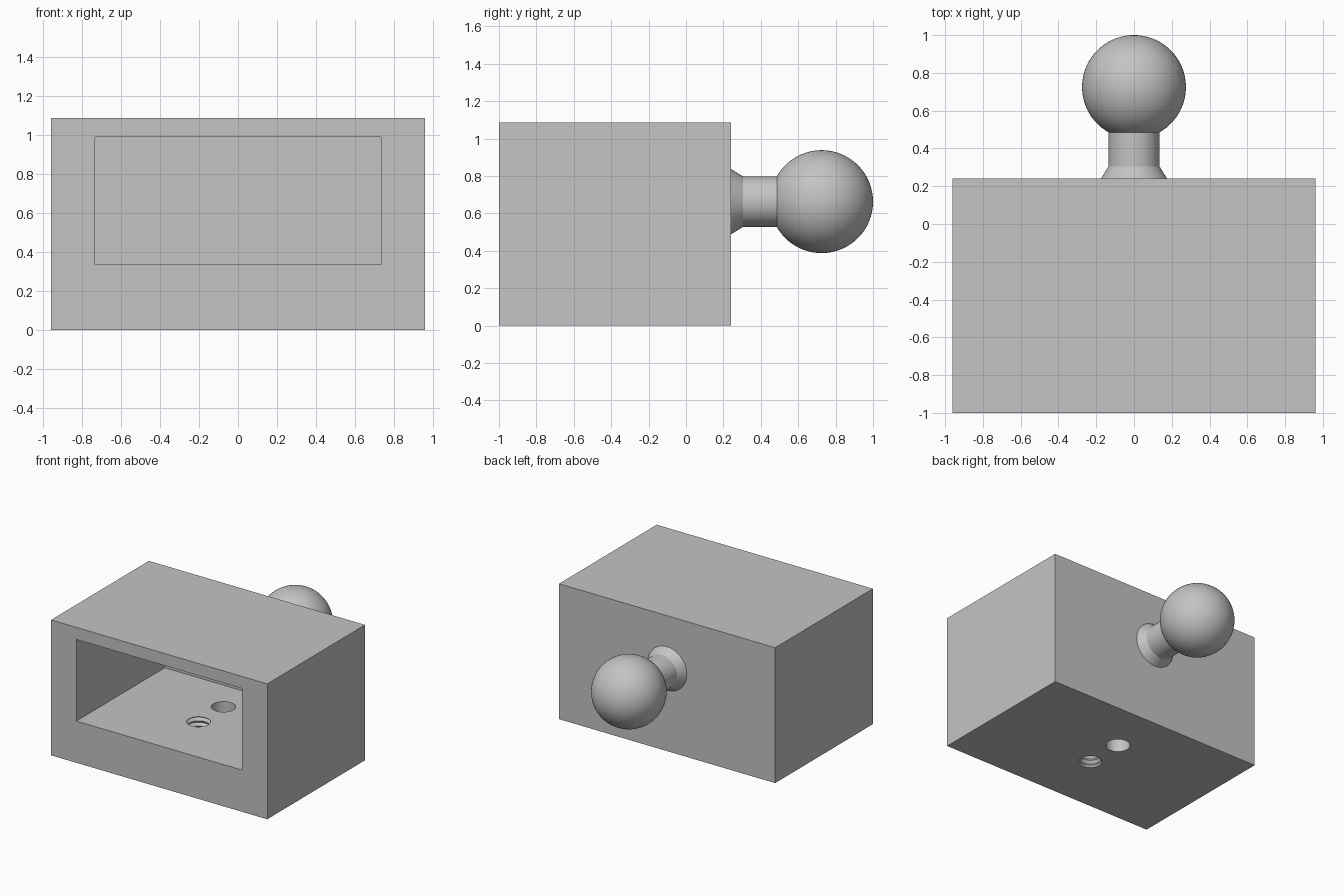
import bpy
import bmesh
from math import sin, cos, asin, pi, radians
from mathutils import Matrix, Vector

cube = bpy.data.objects.get("Cube")
if cube:
    bpy.data.objects.remove(cube, do_unlink=True)

# Single grey finish
grey = bpy.data.materials.new("plain grey")
grey.use_nodes = True
colour = (0.55, 0.55, 0.55, 1)
grey.diffuse_color = colour
grey.node_tree.nodes["Principled BSDF"].inputs["Base Color"].default_value = colour

FLOOR = 0.335
BALL_Z = 0.663


def add_object(name, bm):
    bmesh.ops.recalc_face_normals(bm, faces=bm.faces)
    mesh = bpy.data.meshes.new(name)
    bm.to_mesh(mesh)
    bm.free()
    mesh.materials.append(grey)
    obj = bpy.data.objects.new(name, mesh)
    bpy.context.collection.objects.link(obj)
    return obj


def box(name, low, high):
    low, high = Vector(low), Vector(high)
    bm = bmesh.new()
    bmesh.ops.create_cube(bm, size=1)
    bmesh.ops.scale(bm, vec=high - low, verts=bm.verts)
    bmesh.ops.translate(bm, vec=(low + high) / 2, verts=bm.verts)
    return add_object(name, bm)


def lathe(name, profile, matrix, steps=64):
    """Turn (radius, height) points around z; both ends lie on or are capped to the axis."""
    bm = bmesh.new()
    points = [(0, profile[0][1])] + profile + [(0, profile[-1][1])]
    verts = [bm.verts.new((r, 0, h)) for r, h in points]
    edges = [bm.edges.new(pair) for pair in zip(verts, verts[1:])]
    bmesh.ops.spin(bm, geom=verts + edges, cent=(0, 0, 0), axis=(0, 0, 1),
                   angle=2 * pi, steps=steps)
    bmesh.ops.remove_doubles(bm, verts=bm.verts, dist=0.0001)
    bmesh.ops.transform(bm, matrix=matrix, verts=bm.verts)
    return add_object(name, bm)


def smooth(obj):
    bpy.ops.object.select_all(action="DESELECT")
    obj.select_set(True)
    bpy.context.view_layer.objects.active = obj
    bpy.ops.object.shade_smooth_by_angle(angle=radians(25))


def cut(obj, cutter):
    mod = obj.modifiers.new("cut", "BOOLEAN")
    mod.operation = "DIFFERENCE"
    mod.solver = "EXACT"
    mod.object = cutter
    cutter.hide_render = True
    bpy.context.view_layer.objects.active = obj
    bpy.ops.object.modifier_apply(modifier=mod.name)
    bpy.data.objects.remove(cutter, do_unlink=True)


# Housing with a pocket open at the front
housing = box("housing", (-0.96, -1, 0), (0.96, 0.24, 1.087))
cut(housing, box("pocket_cutter", (-0.735, -1.2, FLOOR), (0.735, 0.12, 0.99)))

# Plain pin hole through the floor
cut(housing, lathe("pin_hole_cutter", [(0.09, -0.1), (0.09, FLOOR + 0.1)],
                   Matrix.Translation((0, -0.185, 0))))

# Threaded screw hole through the floor
pitch = 0.042
thread = []
for i in range(12):
    z = -0.07 + i * pitch
    thread += [(0.075, z), (0.092, z + pitch / 2)]
cut(housing, lathe("screw_hole_cutter", thread, Matrix.Translation((0, -0.5, 0)), 48))
smooth(housing)

# Flared neck and ball turned as one piece along +y
radius, neck, centre = 0.275, 0.135, 0.725
start = asin(neck / radius)
profile = [(0.175, 0.24), (neck, 0.305)]
rings = 36
for i in range(rings):
    a = start + (pi - start) * i / rings
    profile.append((radius * sin(a), centre - radius * cos(a)))
profile.append((0.0, centre + radius))
place = Matrix.Translation((0, 0, BALL_Z)) @ Matrix.Rotation(-pi / 2, 4, "X")
smooth(lathe("ball_mount", profile, place, 72))
